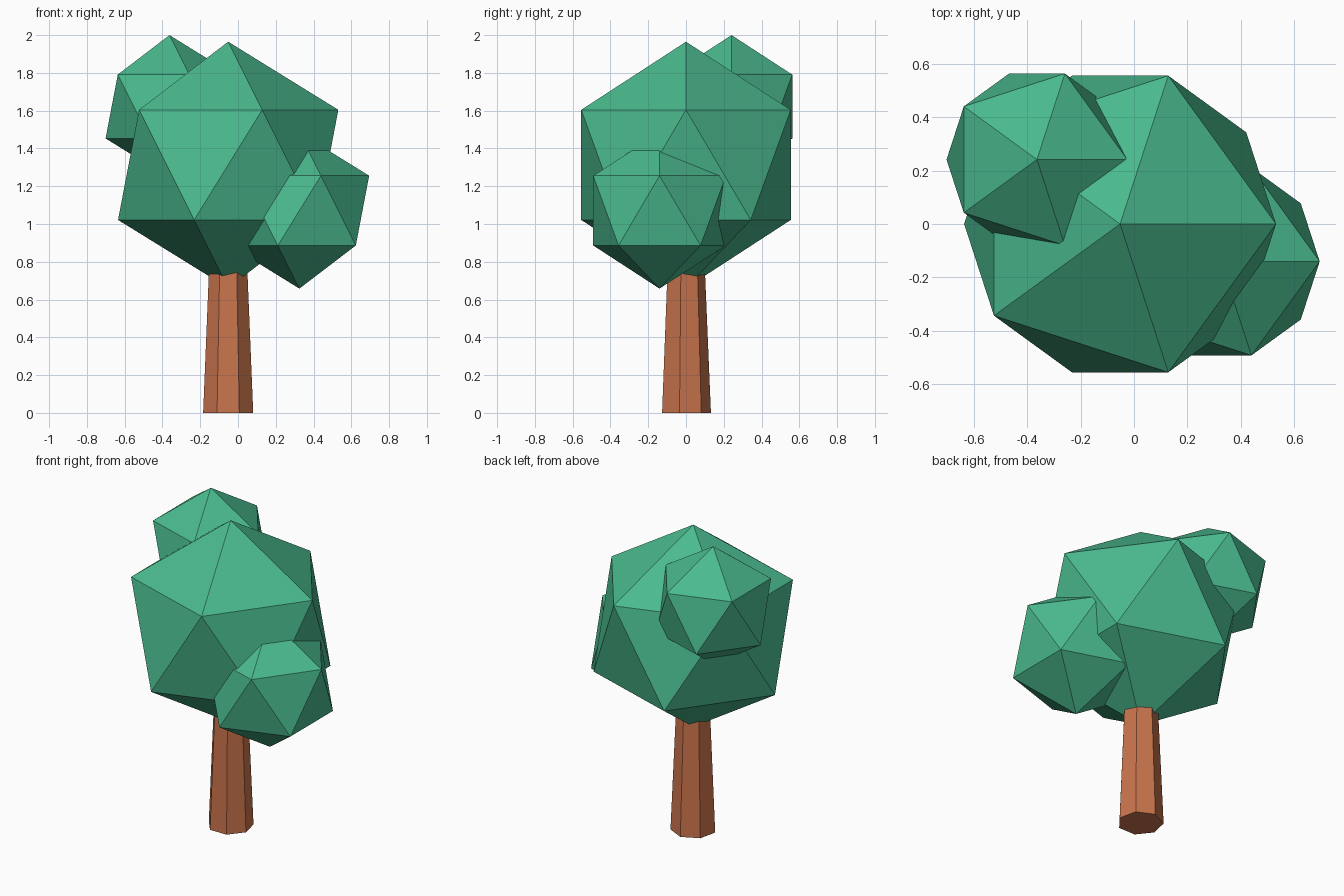
import bpy

cube = bpy.data.objects.get("Cube")
if cube:
    bpy.data.objects.remove(cube, do_unlink=True)


def make_material(name, color):
    mat = bpy.data.materials.new(name)
    mat.use_nodes = True
    mat.diffuse_color = color
    bsdf = next(n for n in mat.node_tree.nodes if n.type == 'BSDF_PRINCIPLED')
    bsdf.inputs["Base Color"].default_value = color
    return mat


leaf_green = make_material("leaf_green", (0.068, 0.49, 0.27, 1))
bark_brown = make_material("bark_brown", (0.58, 0.175, 0.073, 1))


def finish(name, mat):
    obj = bpy.context.object
    obj.name = obj.data.name = name
    obj.data.materials.append(mat)
    return obj


# Tapered seven-sided trunk, its top hidden inside the crown
trunk_height = 0.95
bpy.ops.mesh.primitive_cone_add(
    vertices=7, radius1=0.136, radius2=0.096, depth=trunk_height,
    location=(-0.052, -0.004, trunk_height / 2))
finish("trunk", bark_brown)

# Faceted leaf clumps: name, radius, centre
clumps = [
    ("main_crown", 0.652, (-0.052, 0, 1.313)),
    ("upper_back_clump", 0.378, (-0.363, 0.241, 1.622)),
    ("lower_front_clump", 0.413, (0.325, -0.14, 1.071)),
]
for name, radius, centre in clumps:
    bpy.ops.mesh.primitive_ico_sphere_add(
        subdivisions=1, radius=radius, location=centre)
    finish(name, leaf_green)
